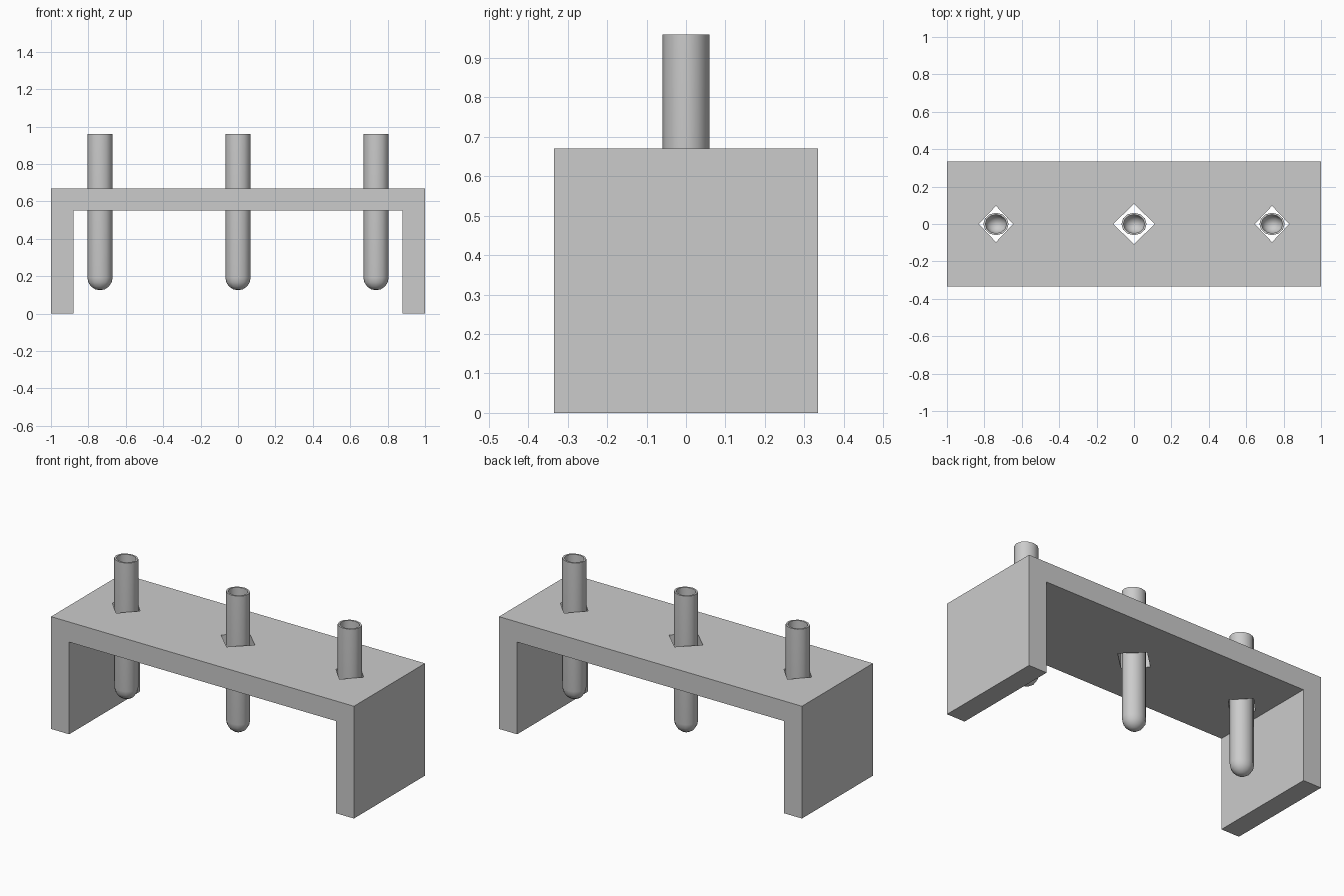
import bpy, bmesh
from math import sin, cos, pi, tau
from mathutils import Vector, Matrix

if "Cube" in bpy.data.objects:
    bpy.data.objects.remove(bpy.data.objects["Cube"])

def make_object(name, bm):
    bmesh.ops.recalc_face_normals(bm, faces=bm.faces)
    mesh = bpy.data.meshes.new(name)
    bm.to_mesh(mesh)
    bm.free()
    obj = bpy.data.objects.new(name, mesh)
    bpy.context.collection.objects.link(obj)
    return obj

def extrude_profile(name, points, direction):
    bm = bmesh.new()
    face = bm.faces.new([bm.verts.new(p) for p in points])
    new = bmesh.ops.extrude_face_region(bm, geom=[face], use_keep_orig=True)["geom"]
    bmesh.ops.translate(bm, vec=direction,
                        verts=[v for v in new if isinstance(v, bmesh.types.BMVert)])
    return make_object(name, bm)

def activate(obj):
    bpy.ops.object.select_all(action='DESELECT')
    obj.select_set(True)
    bpy.context.view_layer.objects.active = obj

def test_tube(name, x):
    r, inner, bottom, top = 0.06, 0.05, 0.125, 0.96
    zc = bottom + 0.0675
    arc = [i * pi / 8 for i in range(5)]
    # Outer wall up from the rounded bottom, then inner wall back down
    profile = [(r * sin(a), zc - 0.0675 * cos(a)) for a in arc] + [(r, top), (inner, top)]
    profile += [(inner * sin(a), zc - 0.056 * cos(a)) for a in reversed(arc)]
    bm = bmesh.new()
    verts = [bm.verts.new((px, 0, pz)) for px, pz in profile]
    edges = [bm.edges.new(pair) for pair in zip(verts, verts[1:])]
    bmesh.ops.spin(bm, geom=verts + edges, cent=(0, 0, 0), axis=(0, 0, 1),
                   angle=tau, steps=12, use_merge=True)
    bmesh.ops.remove_doubles(bm, verts=bm.verts, dist=1e-4)
    # Slightly wider along the rack than across it
    bmesh.ops.scale(bm, vec=(1.125, 1, 1), verts=bm.verts)
    tube = make_object(name, bm)
    tube.location.x = x
    activate(tube)
    bpy.ops.object.shade_smooth_by_angle(angle=pi / 5)

# Rack: top board with two end legs
W, D, H, T = 1.0, 0.335, 0.67, 0.12
rack = extrude_profile("rack", [(x, -D, z) for x, z in [
    (-W, 0), (-W, H), (W, H), (W, 0), (W - T, 0),
    (W - T, H - T), (-W + T, H - T), (-W + T, 0)]], Vector((0, 2 * D, 0)))

# Diamond holes through the board, one tube in each
for label, x, hx, hy in [("left", -0.738, 0.092, 0.097),
                         ("middle", 0, 0.112, 0.107),
                         ("right", 0.738, 0.092, 0.097)]:
    cutter = extrude_profile("hole_cutter", [
        (x + hx, 0, 0.4), (x, hy, 0.4), (x - hx, 0, 0.4), (x, -hy, 0.4)],
        Vector((0, 0, 0.4)))
    cutter.hide_render = True
    mod = rack.modifiers.new("hole", 'BOOLEAN')
    mod.object, mod.operation, mod.solver = cutter, 'DIFFERENCE', 'EXACT'
    activate(rack)
    bpy.ops.object.modifier_apply(modifier=mod.name)
    bpy.data.objects.remove(cutter)
    test_tube(label + "_tube", x)
